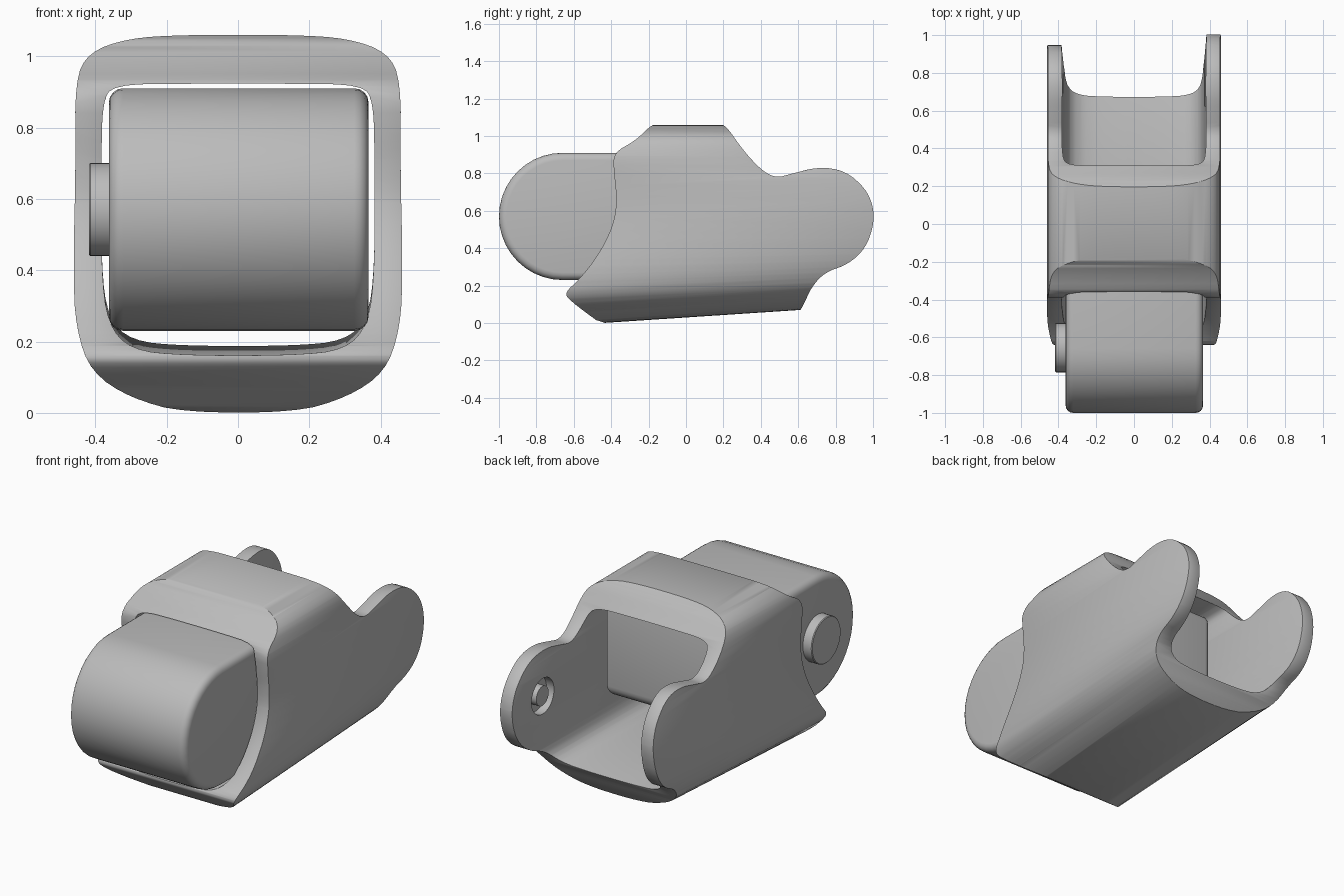
import bpy
import bmesh
import math
from mathutils import Matrix

cube = bpy.data.objects.get("Cube")
if cube:
    bpy.data.objects.remove(cube, do_unlink=True)

grey = bpy.data.materials.new("plain grey")
grey.use_nodes = True
grey.diffuse_color = (0.5, 0.5, 0.5, 1)
grey.node_tree.nodes["Principled BSDF"].inputs["Base Color"].default_value = (0.5, 0.5, 0.5, 1)


def rounded(points, times=2):
    """Closed outline with its corners cut repeatedly."""
    for _ in range(times):
        result = []
        for p, q in zip(points, points[1:] + points[:1]):
            for t in (0.25, 0.75):
                result.append((p[0] + (q[0] - p[0]) * t, p[1] + (q[1] - p[1]) * t))
        points = result
    return points


def make(name, bm):
    bmesh.ops.recalc_face_normals(bm, faces=bm.faces)
    mesh = bpy.data.meshes.new(name)
    bm.to_mesh(mesh)
    bm.free()
    mesh.materials.append(grey)
    obj = bpy.data.objects.new(name, mesh)
    bpy.context.collection.objects.link(obj)
    return obj


def activate(obj):
    bpy.ops.object.select_all(action='DESELECT')
    obj.select_set(True)
    bpy.context.view_layer.objects.active = obj


def smooth(obj, angle=35):
    activate(obj)
    bpy.ops.object.shade_smooth_by_angle(angle=math.radians(angle))


def side_prism(name, outline, x0, x1):
    """Extrude a (y, z) outline along x."""
    bm = bmesh.new()
    a = [bm.verts.new((x0, y, z)) for y, z in outline]
    b = [bm.verts.new((x1, y, z)) for y, z in outline]
    bm.faces.new(a)
    bm.faces.new(b)
    for i in range(len(a)):
        j = (i + 1) % len(a)
        bm.faces.new((a[i], a[j], b[j], b[i]))
    return make(name, bm)


def disc(name, radius, x0, x1, y, z):
    bm = bmesh.new()
    place = Matrix.Translation(((x0 + x1) / 2, y, z)) @ Matrix.Rotation(math.pi / 2, 4, 'Y')
    bmesh.ops.create_cone(bm, cap_ends=True, segments=40, radius1=radius,
                          radius2=radius, depth=abs(x1 - x0), matrix=place)
    return make(name, bm)


def cut(obj, cutter, operation):
    mod = obj.modifiers.new("cut", 'BOOLEAN')
    mod.operation, mod.object, mod.solver = operation, cutter, 'EXACT'
    activate(obj)
    bpy.ops.object.modifier_apply(modifier=mod.name)
    bpy.data.objects.remove(cutter, do_unlink=True)


def bevel(obj, width, segments, angle=40):
    mod = obj.modifiers.new("soft edges", 'BEVEL')
    mod.width, mod.segments = width, segments
    mod.limit_method, mod.angle_limit = 'ANGLE', math.radians(angle)
    activate(obj)
    bpy.ops.object.modifier_apply(modifier=mod.name)


# Housing: thick rounded tube whose floor rises towards the back
outer = [(0.15, 0), (0.3, 0.045), (0.41, 0.12), (0.455, 0.24), (0.462, 0.4), (0.455, 0.7),
         (0.457, 0.93), (0.42, 1.01), (0.31, 1.05), (0.15, 1.06)]
inner = [(0.15, 0.165), (0.3, 0.18), (0.365, 0.25), (0.383, 0.4), (0.383, 0.7),
         (0.38, 0.87), (0.35, 0.92), (0.15, 0.923)]


def tube_rings(bm, half, rise):
    outline = rounded(half + [(-x, z) for x, z in reversed(half)])
    rings = []
    for y in (-0.9, 1.2):
        rings.append([bm.verts.new((x, y, z + rise * (y + 0.45) * max(0, 1 - 2 * z)))
                      for x, z in outline])
    return rings


bm = bmesh.new()
walls = [tube_rings(bm, outer, 0.066), tube_rings(bm, inner, 0.03)]
for front, back in walls:
    for i in range(len(front)):
        j = (i + 1) % len(front)
        bm.faces.new((front[i], front[j], back[j], back[i]))
for end in (0, 1):
    edges = []
    for wall in walls:
        ring = wall[end]
        edges += [bm.edges.get((ring[i - 1], ring[i])) for i in range(len(ring))]
    bmesh.ops.triangle_fill(bm, edges=edges, use_beauty=True)
housing = make("housing", bm)

# Side outline: front lip, roof, saddle, rear hinge ears, underside
profile = [(-0.39, -0.05), (-0.63, 0.125), (-0.645, 0.165), (-0.58, 0.225), (-0.5, 0.32),
           (-0.42, 0.45), (-0.375, 0.58), (-0.373, 0.7), (-0.385, 0.8), (-0.39, 0.91),
           (-0.27, 0.975), (-0.18, 1.065), (-0.1, 1.08), (0.15, 1.08), (0.215, 1.055),
           (0.3, 0.93), (0.4, 0.82), (0.48, 0.775), (0.57, 0.8), (0.71, 0.835),
           (0.85, 0.815), (0.96, 0.72), (1.003, 0.62), (1.003, 0.52), (0.96, 0.4),
           (0.87, 0.315), (0.74, 0.27), (0.67, 0.19), (0.63, 0.1), (0.6, 0.05), (0.58, -0.05)]
cut(housing, side_prism("profile_cutter", rounded(profile), -0.7, 0.7), 'INTERSECT')

# Right ear is shorter than the left one
for v in housing.data.vertices:
    if v.co.x < -0.2 and v.co.y > 0.72:
        v.co.y = 0.72 + (v.co.y - 0.72) * 0.8
bevel(housing, 0.012, 2, 50)

# Blind socket with a pin on the inside of the left ear
cut(housing, disc("socket_cutter", 0.1, 0.33, 0.43, 0.73, 0.57), 'DIFFERENCE')
smooth(housing)
smooth(disc("socket_pin", 0.055, 0.385, 0.435, 0.73, 0.57))

# Knuckle block: round front, square back with a sloped underside
arc = [math.radians(90 + 180 * i / 20) for i in range(21)]
outline = [(-0.66 + 0.34 * math.cos(a), 0.57 + 0.34 * math.sin(a)) for a in arc]
outline += [(-0.15, 0.23), (0.21, 0.4), (0.21, 0.91)]
knuckle = side_prism("knuckle_block", outline, -0.362, 0.366)
bevel(knuckle, 0.04, 4)
smooth(knuckle)

# Axle stub on the right side of the knuckle
stub = disc("axle_stub", 0.13, -0.418, -0.35, -0.655, 0.57)
bevel(stub, 0.004, 1)
smooth(stub)
